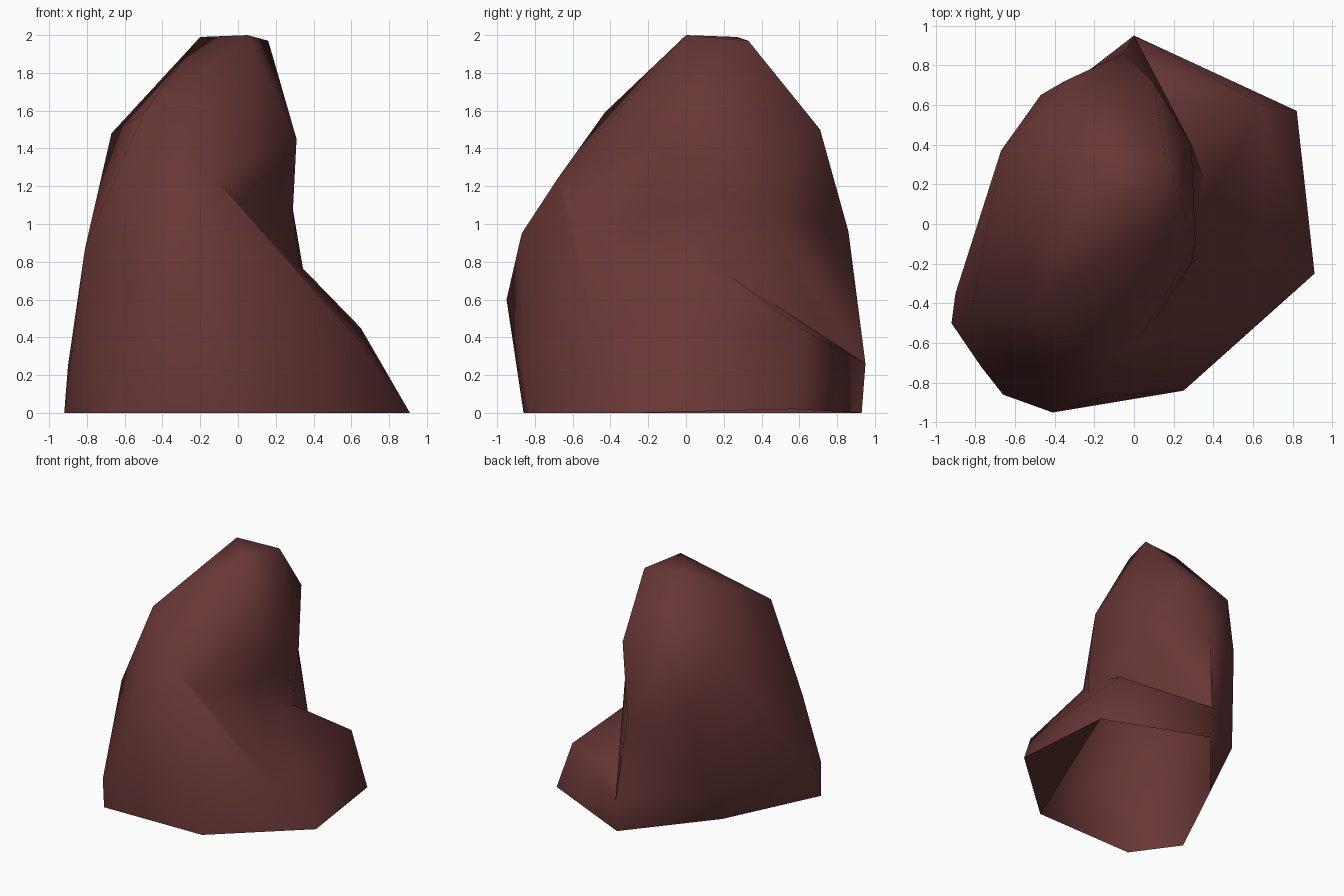
import bpy
import bmesh
import math

default_cube = bpy.data.objects.get("Cube")
if default_cube:
    bpy.data.objects.remove(default_cube, do_unlink=True)

# One reddish brown stone colour
stone = bpy.data.materials.new("reddish_brown_stone")
stone.use_nodes = True
stone_colour = (0.135, 0.037, 0.036, 1.0)
stone.diffuse_color = stone_colour
stone_shader = stone.node_tree.nodes["Principled BSDF"]
stone_shader.inputs["Base Color"].default_value = stone_colour
stone_shader.inputs["Roughness"].default_value = 0.9


def chiselled_block(name, corners):
    """Wrap the given corner points in a faceted convex block."""
    mesh = bpy.data.meshes.new(name)
    bm = bmesh.new()
    for corner in corners:
        bm.verts.new(corner)
    bmesh.ops.convex_hull(bm, input=bm.verts[:], use_existing_faces=False)
    loose = [vert for vert in bm.verts if not vert.link_faces]
    bmesh.ops.delete(bm, geom=loose, context="VERTS")
    bmesh.ops.recalc_face_normals(bm, faces=bm.faces[:])
    bm.to_mesh(mesh)
    bm.free()
    mesh.materials.append(stone)
    block = bpy.data.objects.new(name, mesh)
    bpy.context.collection.objects.link(block)
    return block


# Corners where the blocks meet
front_ridge = (-.12, -.68, 1.24)
front_chest = (-.15, -.87, .95)
front_bulge = (-.41, -.95, .6)
side_notch = (.33, -.17, .74)
back_notch = (.35, .23, .73)
front_waist = (.29, -.2, 1.06)
back_waist = (.29, .4, 1.08)
back_edge = (-.05, .86, .96)
back_ledge = (0, .95, .26)
left_ledge = (-.57, .51, .3)
back_foot = (0, .93, 0)
left_foot = (-.54, .28, 0)
front_foot = (.25, -.84, 0)
corner_foot = (-.66, -.86, 0)
inner_foot = (0, -.5, 0)
spur_tip = (.91, -.25, 0)
spur_heel = (.82, .57, .02)

# Tall rock: crown, shoulders, sides and base, with its core inside the spur
crown = [(-.2, .27, 1.99), (.05, 0, 2), (.16, .33, 1.97)]
shoulders = [(-.5, -.43, 1.59), (.1, .71, 1.5), (-.35, .72, 1.46),
             (-.67, .37, 1.48), (.31, -.1, 1.45)]
sides = [(-.81, -.41, .87), (-.47, .65, 1.07), (-.9, -.35, .25), (-.77, -.72, .16)]
base = [(-.92, -.5, 0), (0, .6, 0), inner_foot, left_foot, corner_foot]
rock = chiselled_block("tall_rock", crown + shoulders + sides + base + [
    front_ridge, front_chest, front_bulge, front_waist, back_waist, back_edge,
    left_ledge])

# Flared neck and low spur around the foot of the rock
neck = chiselled_block("flared_neck", [
    front_ridge, front_waist, back_waist, side_notch, back_notch, back_edge,
    back_ledge, left_ledge, back_foot, left_foot, inner_foot])
spur = chiselled_block("side_spur", [
    front_ridge, front_chest, front_bulge, side_notch, back_notch,
    (.65, .6, .45), (.66, -.47, .36), back_ledge, back_foot, front_foot,
    corner_foot, spur_tip, spur_heel])

# Fuse the blocks into one stone
bpy.ops.object.select_all(action="DESELECT")
rock.select_set(True)
bpy.context.view_layer.objects.active = rock
for block in (neck, spur):
    fuse = rock.modifiers.new("fuse", "BOOLEAN")
    fuse.operation = "UNION"
    fuse.solver = "EXACT"
    fuse.object = block
    bpy.ops.object.modifier_apply(modifier=fuse.name)
    bpy.data.objects.remove(block, do_unlink=True)

# Open the hollow underside, keeping only the sole below the spur
bm = bmesh.new()
bm.from_mesh(rock.data)
bmesh.ops.remove_doubles(bm, verts=bm.verts[:], dist=0.01)
floor = [face for face in bm.faces
         if face.normal.z < -0.9 and face.calc_center_median().z < 0.05]
bmesh.ops.delete(bm, geom=floor, context="FACES")
bm.faces.new([bm.verts.new(corner) for corner in (front_foot, spur_heel, spur_tip)])
bmesh.ops.remove_doubles(bm, verts=bm.verts[:], dist=0.01)
bm.to_mesh(rock.data)
bm.free()
bpy.ops.object.shade_smooth_by_angle(angle=math.radians(70))
